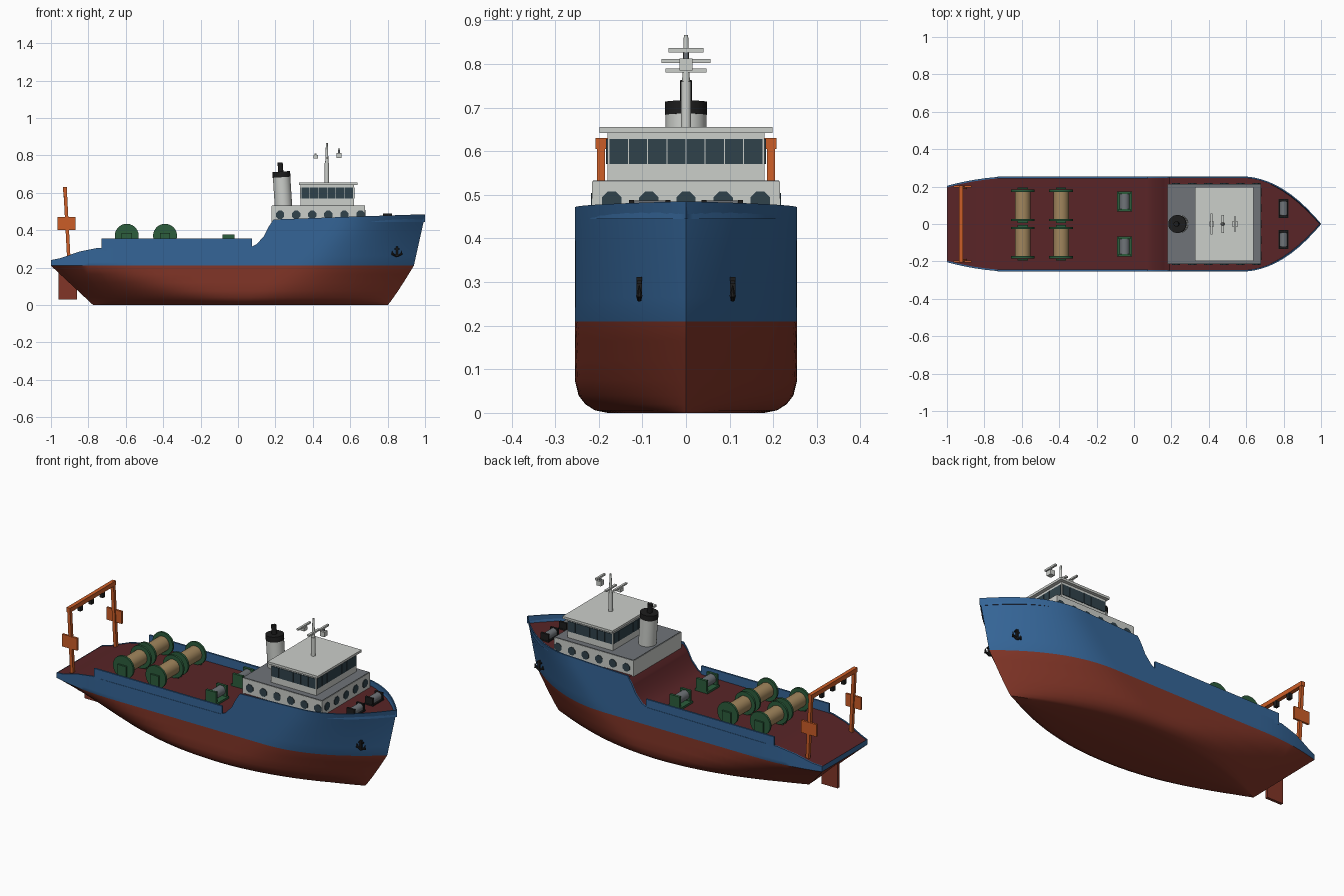
import bpy, bmesh, math
from mathutils import Vector, Matrix

if "Cube" in bpy.data.objects:
    bpy.data.objects.remove(bpy.data.objects["Cube"])


def material(name, r, g, b):
    m = bpy.data.materials.new(name)
    m.use_nodes = True
    m.diffuse_color = (r, g, b, 1)
    m.node_tree.nodes["Principled BSDF"].inputs["Base Color"].default_value = (r, g, b, 1)
    return m


blue = material("hull blue", .035, .13, .31)
red = material("bottom red", .22, .035, .02)
maroon = material("deck maroon", .10, .018, .02)
white = material("pale grey", .60, .62, .59)
grey = material("mid grey", .16, .175, .19)
glass = material("dark glass", .03, .055, .07)
orange = material("orange", .60, .11, .02)
green = material("machinery green", .025, .11, .045)
tan = material("rope tan", .36, .24, .11)
black = material("black", .012, .012, .012)


def finish(name, bm, mats, smooth=False):
    bmesh.ops.recalc_face_normals(bm, faces=bm.faces)
    me = bpy.data.meshes.new(name)
    bm.to_mesh(me)
    bm.free()
    for m in mats:
        me.materials.append(m)
    ob = bpy.data.objects.new(name, me)
    bpy.context.collection.objects.link(ob)
    if smooth:
        bpy.ops.object.select_all(action='DESELECT')
        ob.select_set(True)
        bpy.context.view_layer.objects.active = ob
        bpy.ops.object.shade_smooth_by_angle(angle=math.radians(35))
    return ob


def box(name, x, y, z, mat):
    """Box given by its (low, high) range on each axis."""
    bm = bmesh.new()
    size = Matrix.Diagonal((x[1] - x[0], y[1] - y[0], z[1] - z[0], 1))
    mid = Vector((sum(x) / 2, sum(y) / 2, sum(z) / 2))
    bmesh.ops.create_cube(bm, size=1, matrix=Matrix.Translation(mid) @ size)
    return finish(name, bm, [mat])


def rod(name, a, b, r, mat, r2=None, sides=24, smooth=True):
    """Cylinder or cone from point a to point b."""
    a, b = Vector(a), Vector(b)
    bm = bmesh.new()
    turn = (b - a).to_track_quat('Z', 'Y').to_matrix().to_4x4()
    spin = Matrix.Rotation(math.pi / sides, 4, 'Z')
    bmesh.ops.create_cone(bm, cap_ends=True, segments=sides, radius1=r,
                          radius2=r if r2 is None else r2, depth=(b - a).length,
                          matrix=Matrix.Translation((a + b) / 2) @ turn @ spin)
    return finish(name, bm, [mat], smooth)


def span(c, half):
    return (c - half, c + half)


# Hull: sheer line, stem and stern lines, and half breadth at any point
SHEER = [(-1, .24), (-.95, .25), (-.85, .285), (-.75, .305), (.07, .31), (.1, .325),
         (.14, .37), (.165, .42), (.19, .457), (.6, .472), (1, .485)]
WL = .21


def sheer(x):
    for (x0, z0), (x1, z1) in zip(SHEER, SHEER[1:]):
        if x <= x1:
            return z0 + (z1 - z0) * (x - x0) / (x1 - x0)
    return SHEER[-1][1]


def hull_point(s, z):
    k = min(1, z / WL)
    up = max(0, (z - WL) / .27)
    stem = .8 + .14 * k ** .9 + .06 * up
    stern = -.775 - .225 * k
    x = s + (stem - 1) * max(0, (s - .4) / .6) + (stern + 1) * max(0, (-s - .4) / .6)
    bilge = .18 + .075 * math.sqrt(1 - (1 - min(1, z / .075)) ** 2)
    bow_len = .8 - .2 * k - .18 * min(1, up)
    bow = 1 - (1 - min(1, (stem - x) / bow_len)) ** 2
    end = .8 * k ** 1.2
    aft = end + (1 - end) * (1 - (1 - min(1, (x - stern) / (.85 - .48 * k))) ** 2)
    return x, max(0, bilge * bow * aft), z


bm = bmesh.new()
stations = sorted({round(-1 + .04 * i, 3) for i in range(51)} | {p[0] for p in SHEER} | {.98, .99})
low = [0, .006, .02, .04, .075, .12, .165, WL]
columns = []
for s in stations:
    top = sheer(s)
    pts = [hull_point(s, z) for z in low]
    pts += [hull_point(s, WL + (top - WL) * i / 5) for i in range(1, 6)]
    x, y, z = pts[-1]
    inner, deck = max(0, y - .008), min(top - .003, .445)
    pts = [(pts[0][0], 0, 0)] + pts + [(x, inner, z), (x, inner, deck), (x, 0, deck)]
    columns.append([bm.verts.new(p) for p in pts])
rows = len(columns[0])
paint = [1] * len(low) + [0] * 7 + [2]
for a, b in zip(columns, columns[1:]):
    for j in range(rows - 1):
        bm.faces.new((a[j], b[j], b[j + 1], a[j + 1])).material_index = paint[j]
# Transom closing the stern
first = columns[0]
centre = [bm.verts.new((v.co.x, 0, v.co.z)) for v in first]
for j in range(1, rows - 4):
    bm.faces.new((first[j], first[j + 1], centre[j + 1], centre[j])).material_index = paint[j]
bmesh.ops.mirror(bm, geom=bm.verts[:] + bm.edges[:] + bm.faces[:], axis='Y', merge_dist=.0001)
bmesh.ops.remove_doubles(bm, verts=bm.verts, dist=.00005)
finish("hull", bm, [blue, red, maroon], True)
box("rudder", (-.96, -.86), span(0, .008), (.03, .2), red)

# Lower deckhouse with portholes
box("deckhouse", (.18, .68), span(0, .215), (.44, .53), white)
box("deckhouse_top", (.182, .678), span(0, .213), (.529, .533), grey)
for i in range(6):
    x = .225 + .086 * i
    for s in (-1, 1):
        rod("side_porthole", (x, s * .212, .482), (x, s * .218, .482), .024, glass, sides=8, smooth=False)
for i in range(5):
    y = -.17 + .085 * i
    rod("front_porthole", (.677, y, .485), (.683, y, .485), .024, glass, sides=8, smooth=False)

# Bridge with a window band on all sides
box("bridge", (.335, .62), span(0, .18), (.53, .645), white)
box("bridge_roof", (.325, .64), span(0, .198), (.642, .655), white)
for i in range(8):
    y = -.154 + .044 * i
    for x in (.335, .62):
        box("bridge_end_window", span(x, .003), span(y, .0208), (.57, .628), glass)
for i in range(6):
    x = .361 + .0465 * i
    for s in (-1, 1):
        box("bridge_side_window", span(x, .022), span(s * .18, .003), (.57, .628), glass)

# Funnel
rod("funnel", (.243, 0, .53), (.233, 0, .685), .047, white)
rod("funnel_cap", (.233, 0, .683), (.231, 0, .713), .048, black)
rod("exhaust_pipe", (.229, 0, .71), (.225, 0, .762), .014, black)

# Mast, radar scanners and lamps
rod("mast", (.475, 0, .65), (.475, 0, .76), .012, white)
rod("mast_top", (.475, 0, .76), (.475, 0, .866), .009, white, .005)
box("mast_yard", span(.475, .007), span(0, .047), (.78, .789), white)
box("aft_scanner", span(.415, .006), span(0, .056), (.802, .811), white)
box("aft_scanner_base", span(.415, .012), span(0, .014), (.783, .802), white)
box("fore_scanner", span(.54, .006), span(0, .04), (.826, .836), white)
box("fore_scanner_base", span(.54, .014), span(0, .015), (.785, .812), white)
rod("fore_scanner_post", (.54, 0, .81), (.54, 0, .828), .006, grey)

# Cable drums with flanges and stands
for x in (-.595, -.39):
    for s in (-1, 1):
        rod("rope_drum", (x, s * .025, .37), (x, s * .178, .37), .042, tan)
        for y in (.022, .178):
            rod("drum_flange", (x, s * (y - .006), .37), (x, s * (y + .006), .37), .064, green, sides=32)
        for y in (.011, .191):
            box("drum_stand", span(x, .027), span(s * y, .005), (.3, .385), green)

# Deck winches and bow windlasses
for s in (-1, 1):
    y = s * .12
    box("winch_base", span(-.05, .04), span(y, .054), (.3, .318), green)
    for e in (-1, 1):
        box("winch_cheek", span(-.05, .032), span(y + e * .047, .007), (.31, .378), green)
    rod("winch_drum", (-.05, y - .045, .348), (-.05, y + .045, .348), .027, grey)
    y = s * .083
    box("windlass_base", span(.8, .027), span(y, .05), (.44, .452), black)
    rod("windlass_drum", (.8, y - .036, .465), (.8, y + .036, .465), .022, grey)
    for e in (-1, 1):
        box("windlass_cheek", span(.8, .024), span(y + e * .042, .006), (.445, .488), black)

# Bulwarks beside the working deck
for s in (-1, 1):
    box("bulwark", (-.73, .075), span(s * .248, .005), (.29, .355), blue)

# Stern gantry with side plates and hanging blocks
for s in (-1, 1):
    rod("gantry_leg", (-.905, s * .195, .255), (-.925, s * .195, .63), .013, orange, sides=4, smooth=False)
    box("gantry_plate", span(-.917, .048), span(s * .2, .006), (.4, .47), orange)
box("gantry_beam", span(-.924, .011), span(0, .207), (.605, .63), orange)
for y in (-.1, 0, .1):
    box("hanging_block", span(-.924, .01), span(y, .011), (.575, .605), black)

# Anchors on the bow
for s in (-1, 1):
    y = s * .107
    box("anchor_shank", span(.85, .005), span(y, .006), (.262, .312), black)
    box("anchor_stock", span(.85, .014), span(y, .005), (.296, .303), black)
    for e in (-1, 1):
        rod("anchor_arm", (.85, y, .26), (.85 + e * .023, y, .272), .006, black, sides=8)
        rod("anchor_fluke", (.85 + e * .022, y, .267), (.85 + e * .026, y, .292), .008, black, .001, sides=8)
